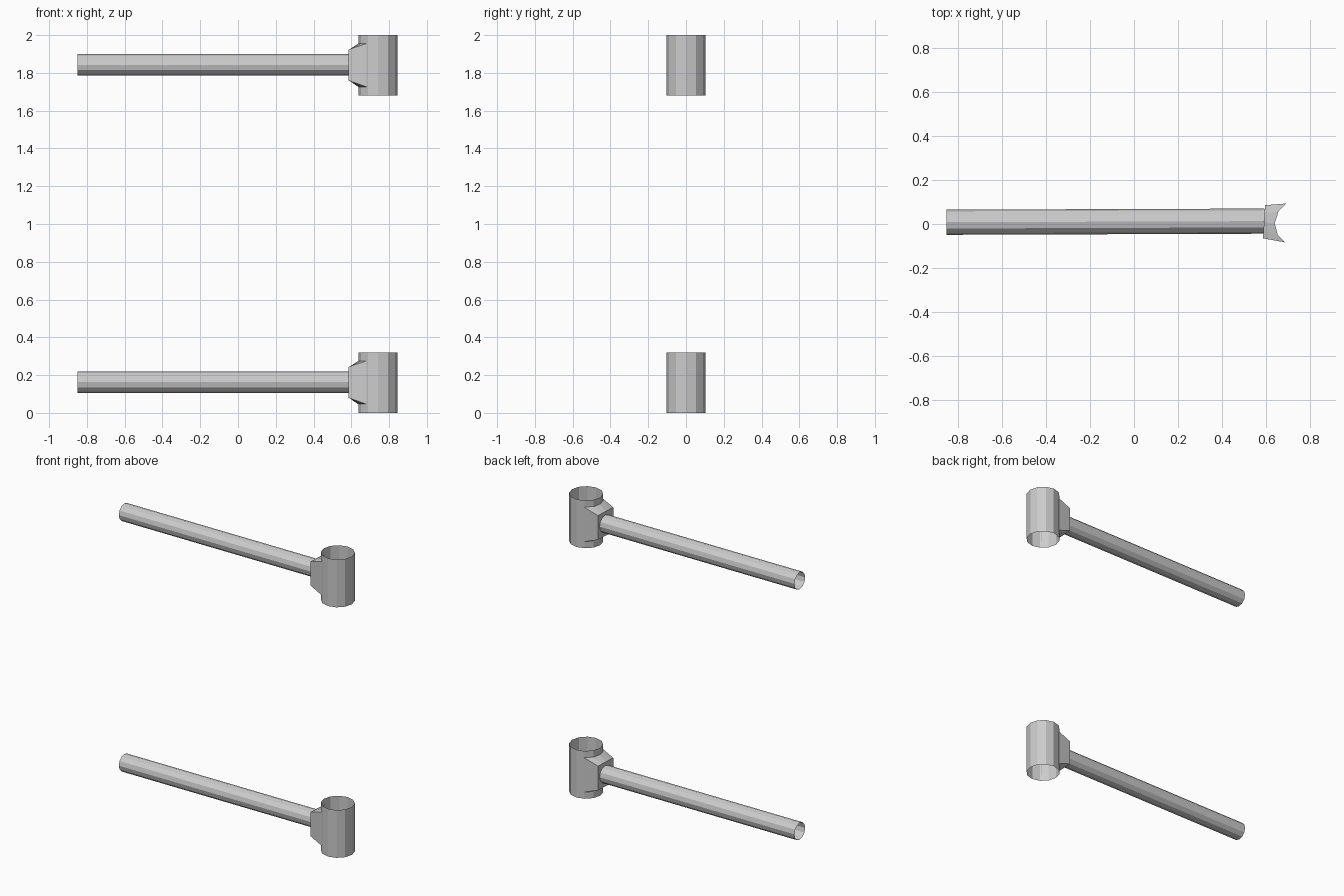
import bpy, bmesh
from math import pi, sin, cos, radians
from mathutils import Vector

if "Cube" in bpy.data.objects:
    bpy.data.objects.remove(bpy.data.objects["Cube"])

SIDES = 12


def make_object(name, bm):
    bmesh.ops.recalc_face_normals(bm, faces=bm.faces)
    mesh = bpy.data.meshes.new(name)
    bm.to_mesh(mesh)
    bm.free()
    obj = bpy.data.objects.new(name, mesh)
    bpy.context.collection.objects.link(obj)
    return obj


def open_tube(name, start, end, radius):
    """Open-ended, thin-walled tube between two points."""
    start, end = Vector(start), Vector(end)
    bm = bmesh.new()
    bmesh.ops.create_cone(bm, cap_ends=False, segments=SIDES,
                          radius1=radius, radius2=radius, depth=(end - start).length)
    obj = make_object(name, bm)
    obj.location = (start + end) / 2
    obj.rotation_mode = 'QUATERNION'
    obj.rotation_quaternion = (end - start).to_track_quat('Z', 'Y')
    return obj


def saddle_bracket(name, z0):
    """Flared block whose open end is wrapped round the sleeve."""
    # end wall, interpolated across its width
    a, b = Vector((0.585, -0.065)), Vector((0.594, 0.085))
    # saddle line following the sleeve wall
    saddle = [(0.684, -0.083), (0.652, -0.05), (0.638, 0.003), (0.655, 0.057), (0.69, 0.093)]
    n = len(saddle)
    bm = bmesh.new()

    def row(points, z):
        return [bm.verts.new((p[0], p[1], z0 + z)) for p in points]

    wall = [a.lerp(b, i / (n - 1)) for i in range(n)]
    wall_low, wall_top = row(wall, 0.08), row(wall, 0.243)
    sad_low, sad_top = row(saddle, 0.045), row(saddle, 0.276)
    for i in range(n - 1):
        for low, high in ((wall_low, wall_top), (wall_top, sad_top), (wall_low, sad_low)):
            bm.faces.new((low[i], low[i + 1], high[i + 1], high[i]))
    for i in (0, n - 1):
        bm.faces.new((wall_low[i], sad_low[i], sad_top[i], wall_top[i]))
    return make_object(name, bm)


# Two identical hinge arms, lower and upper
for label, z0 in (("lower", 0.0), ("upper", 1.68)):
    # vertical sleeve
    open_tube(f"{label}_sleeve", (0.741, 0, z0), (0.741, 0, z0 + 0.32), 0.104)
    # flared bracket
    saddle_bracket(f"{label}_bracket", z0)
    # long horizontal pipe
    open_tube(f"{label}_pipe", (-0.85, 0.008, z0 + 0.163), (0.592, 0.013, z0 + 0.163), 0.057)
